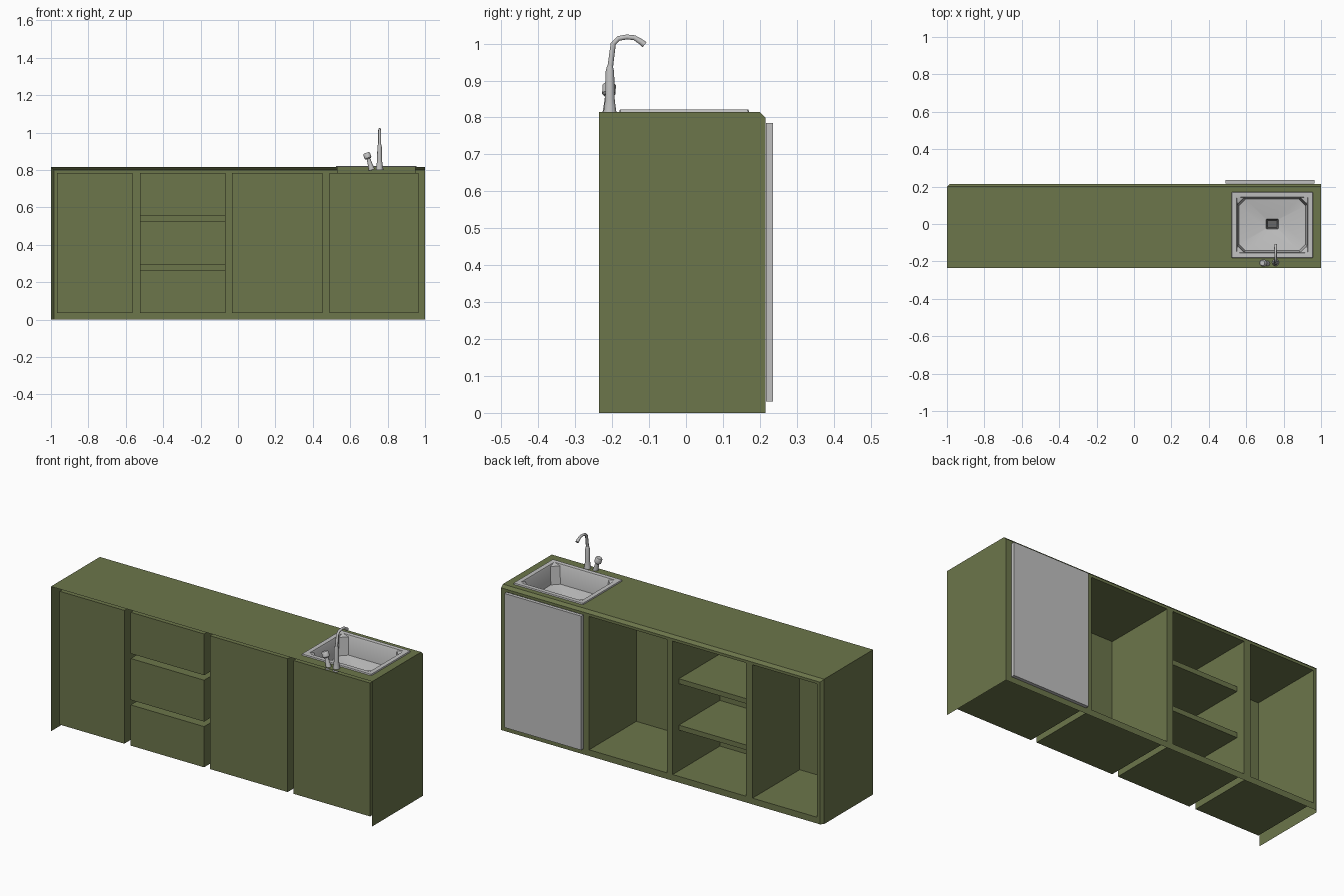
import bpy, bmesh, math
from mathutils import Vector

cube = bpy.data.objects.get("Cube")
if cube:
    bpy.data.objects.remove(cube, do_unlink=True)


def material(name, rgb, rough=0.6):
    m = bpy.data.materials.new(name)
    m.use_nodes = True
    m.diffuse_color = (*rgb, 1)
    node = m.node_tree.nodes["Principled BSDF"]
    node.inputs["Base Color"].default_value = (*rgb, 1)
    node.inputs["Roughness"].default_value = rough
    return m


OLIVE = material("olive paint", (0.15, 0.18, 0.07))
STEEL = material("steel grey", (0.53, 0.53, 0.53), 0.4)
DRAIN = material("drain grey", (0.14, 0.14, 0.14))


def finish(name, bm, mats, smooth=False, recalc=True):
    bmesh.ops.remove_doubles(bm, verts=bm.verts, dist=0.0001)
    if recalc:
        bmesh.ops.recalc_face_normals(bm, faces=bm.faces)
    mesh = bpy.data.meshes.new(name)
    bm.to_mesh(mesh)
    bm.free()
    obj = bpy.data.objects.new(name, mesh)
    bpy.context.collection.objects.link(obj)
    for m in mats:
        mesh.materials.append(m)
    if smooth:
        bpy.ops.object.select_all(action="DESELECT")
        obj.select_set(True)
        bpy.context.view_layer.objects.active = obj
        bpy.ops.object.shade_smooth_by_angle(angle=math.radians(40))
    return obj


def face(bm, *pts):
    return bm.faces.new([bm.verts.new(p) for p in pts])


def level(bm, x0, x1, y0, y1, z, hole=None):
    """Horizontal sheet, optionally with a rectangular hole."""
    def quad(a, b, c, d):
        face(bm, (a, c, z), (b, c, z), (b, d, z), (a, d, z))
    if not hole:
        return quad(x0, x1, y0, y1)
    hx0, hx1, hy0, hy1 = hole
    quad(x0, hx0, y0, y1)
    quad(hx1, x1, y0, y1)
    quad(hx0, hx1, y0, hy0)
    quad(hx0, hx1, hy1, y1)


def upright(bm, x0, x1, z0, z1, y):
    face(bm, (x1, y, z0), (x0, y, z0), (x0, y, z1), (x1, y, z1))


def bay(bm, x0, x1, z0, z1, y0, y1, hole=None, closed=True):
    """Thin-walled compartment open towards +y."""
    level(bm, x0, x1, y0, y1, z0)
    level(bm, x0, x1, y0, y1, z1, hole)
    for x in (x0, x1):
        face(bm, (x, y0, z0), (x, y1, z0), (x, y1, z1), (x, y0, z1))
    if closed:
        upright(bm, x0, x1, z0, z1, y0)


# Main dimensions
BACK, FACE, CHAMFER, TOP = -0.235, 0.215, 0.015, 0.815
INNER, FLOOR, CEIL = -0.204, 0.035, 0.785
BAYS = [(-0.967, -0.565), (-0.525, -0.068), (-0.032, 0.452), (0.488, 0.965)]
SINK_HOLE = (0.53, 0.95, -0.172, 0.162)
bend, shoulder = FACE - CHAMFER, TOP - CHAMFER

# Cabinet shell: worktop, side panels, chamfers, sink cut-out skirt
bm = bmesh.new()
level(bm, -1, 1, BACK, bend, TOP, SINK_HOLE)
face(bm, (1, BACK, 0), (1, FACE, 0), (1, FACE, shoulder), (1, bend, TOP), (1, BACK, TOP))
face(bm, (-1, BACK, 0), (-1, BACK, TOP), (-1, bend, TOP), (-1, bend, 0))
corner = -1 + CHAMFER
face(bm, (-1, bend, TOP), (1, bend, TOP), (1, FACE, shoulder), (corner, FACE, shoulder))
face(bm, (-1, bend, 0), (-1, bend, TOP), (corner, FACE, shoulder), (corner, FACE, 0))
hx0, hx1, hy0, hy1 = SINK_HOLE
for y in (hy0, hy1):
    upright(bm, hx0, hx1, CEIL, TOP, y)
for x in (hx0, hx1):
    face(bm, (x, hy0, CEIL), (x, hy1, CEIL), (x, hy1, TOP), (x, hy0, TOP))

# Face frame around the openings
upright(bm, corner, 1, 0, FLOOR, FACE)
upright(bm, corner, 1, CEIL, shoulder, FACE)
edges = [corner] + [x for b in BAYS for x in b] + [1]
for x0, x1 in zip(edges[::2], edges[1::2]):
    upright(bm, x0, x1, FLOOR, CEIL, FACE)
finish("cabinet_shell", bm, [OLIVE])

# Plain compartments
for name, i, hole in (("end_compartment", 0, None), ("middle_compartment", 2, None),
                      ("sink_compartment", 3, SINK_HOLE)):
    bm = bmesh.new()
    bay(bm, *BAYS[i], FLOOR, CEIL, INNER, FACE, hole)
    finish(name, bm, [OLIVE], recalc=False)

# Shelved compartment: three cells behind a shallow common opening
bm = bmesh.new()
x0, x1 = BAYS[1]
SHELF = 0.16
bay(bm, x0, x1, FLOOR, CEIL, SHELF, FACE, closed=False)
for z0, z1 in ((FLOOR, 0.264), (0.292, 0.525), (0.553, CEIL)):
    bay(bm, x0, x1, z0, z1, INNER, SHELF)
for z0, z1 in ((0.264, 0.292), (0.525, 0.553)):
    upright(bm, x0, x1, z0, z1, SHELF)
finish("shelf_compartment", bm, [OLIVE], recalc=False)

# Steel door
bm = bmesh.new()
bmesh.ops.create_cube(bm, size=1)
for v in bm.verts:
    v.co = (0.7265 + v.co.x * 0.477, 0.2255 + v.co.y * 0.019, 0.408 + v.co.z * 0.754)
finish("steel_door", bm, [STEEL])


def loft(bm, rings):
    loops = [[bm.verts.new(p) for p in ring] for ring in rings]
    n = len(loops[0])
    for a, b in zip(loops, loops[1:]):
        for i in range(n):
            j = (i + 1) % n
            bm.faces.new((a[i], a[j], b[j], b[i]))
    return loops


def cut_rect(cy, hx, hy, c, z):
    """Rectangle with chamfered corners, centred on the sink."""
    pts = [(hx, hy - c), (hx - c, hy), (c - hx, hy), (-hx, hy - c),
           (-hx, c - hy), (c - hx, -hy), (hx - c, -hy), (hx, c - hy)]
    return [(0.739 + x, cy + y, z) for x, y in pts]


# Sink: rim, walls, sloping floor and drain
bm = bmesh.new()
loops = loft(bm, [
    cut_rect(-0.005, 0.217, 0.176, 0.003, TOP),
    cut_rect(-0.005, 0.215, 0.174, 0.003, 0.822),
    cut_rect(-0.005, 0.190, 0.150, 0.004, 0.822),
    cut_rect(-0.005, 0.186, 0.146, 0.035, 0.813),
    cut_rect(-0.005, 0.178, 0.138, 0.035, 0.715),
    cut_rect(0, 0.033, 0.026, 0.004, 0.69),
    cut_rect(0, 0.026, 0.020, 0.004, 0.675)])
bm.faces.new(loops[-1])
bm.faces.ensure_lookup_table()
for f in bm.faces:
    if f.calc_center_median().z < 0.69:
        f.material_index = 1
bmesh.ops.recalc_face_normals(bm, faces=bm.faces)
if bm.faces[-1].normal.z < 0:
    bmesh.ops.reverse_faces(bm, faces=bm.faces)
finish("sink_basin", bm, [STEEL, DRAIN], smooth=True, recalc=False)


def tube(name, path, sides=10):
    """Round tube through (x, y, z, radius) stations."""
    bm = bmesh.new()
    pts = [Vector(p[:3]) for p in path]
    rings = []
    for i, (p, station) in enumerate(zip(pts, path)):
        d = (pts[min(i + 1, len(pts) - 1)] - pts[max(i - 1, 0)]).normalized()
        u = (Vector((1, 0, 0)) - d * d.x).normalized()
        v = d.cross(u)
        rings.append([p + (u * math.cos(a) + v * math.sin(a)) * station[3]
                      for a in (math.tau * k / sides for k in range(sides))])
    loops = loft(bm, rings)
    bm.faces.new(loops[0][::-1])
    bm.faces.new(loops[-1])
    finish(name, bm, [STEEL], smooth=True)


# Tap body with swan-neck spout
FX, FY = 0.757, -0.206
tube("tap_body", [(FX, FY, 0.8, 0.021), (FX, FY, 0.83, 0.016), (FX, FY, 0.85, 0.0135),
                  (FX, FY, 0.925, 0.012), (FX, FY, 0.94, 0.008)])
tube("tap_spout", [(FX, FY, 0.93, 0.008), (FX, -0.197, 1.0, 0.0075), (FX, -0.183, 1.014, 0.007),
                   (FX, -0.16, 1.018, 0.007), (FX, -0.14, 1.016, 0.007),
                   (FX, -0.122, 1.005, 0.008), (FX, -0.112, 0.997, 0.009)])

# Tap lever leaning away from the body
tube("tap_lever_stem", [(0.715, -0.212, 0.8, 0.017), (0.707, -0.211, 0.828, 0.013),
                        (0.695, -0.209, 0.868, 0.009)])
tube("tap_lever_knob", [(0.697, -0.209, 0.86, 0.014), (0.695, -0.209, 0.865, 0.019),
                        (0.688, -0.208, 0.886, 0.019), (0.686, -0.208, 0.892, 0.014)])
